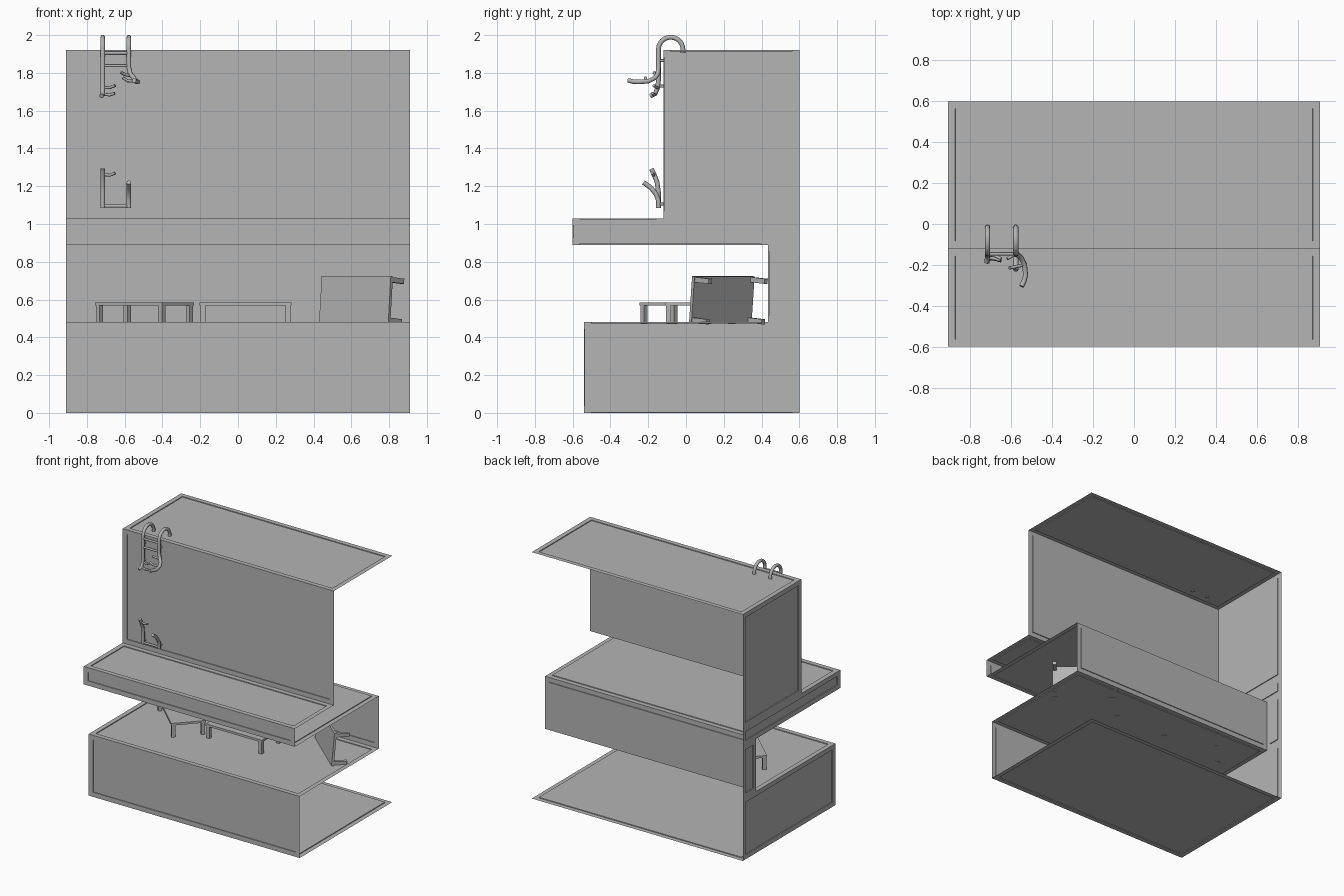
import bpy, bmesh
from math import radians, pi, sin, cos
from mathutils import Matrix, Vector

if "Cube" in bpy.data.objects:
    bpy.data.objects.remove(bpy.data.objects["Cube"])

X = 0.91
GREY = bpy.data.materials.new("mid_grey")
GREY.diffuse_color = (0.46, 0.46, 0.46, 1)
GREY.use_nodes = True
GREY.node_tree.nodes["Principled BSDF"].inputs["Base Color"].default_value = GREY.diffuse_color


def add_object(name, data):
    data.materials.append(GREY)
    ob = bpy.data.objects.new(name, data)
    bpy.context.collection.objects.link(ob)
    return ob


def add_mesh(name, bm):
    me = bpy.data.meshes.new(name)
    bm.to_mesh(me)
    bm.free()
    return add_object(name, me)


def panel_sheet(name, quads):
    """Open sheet whose faces each carry a slightly sunken framed panel."""
    bm = bmesh.new()
    panels = [bm.faces.new([bm.verts.new(p) for p in q]) for q in quads]
    bm.normal_update()
    bmesh.ops.inset_individual(bm, faces=panels, thickness=0.036, use_even_offset=True)
    bm.normal_update()
    bmesh.ops.inset_individual(bm, faces=panels, thickness=0.0005, depth=-0.006)
    bmesh.ops.remove_doubles(bm, verts=bm.verts[:], dist=0.0001)
    return add_mesh(name, bm)


# building shell: stepped profile run along x, open at the back and right
profile = [(0.6, 0), (-0.54, 0), (-0.54, 0.48), (0.435, 0.48), (0.435, 0.89),
           (-0.6, 0.89), (-0.6, 1.03), (-0.12, 1.03), (-0.12, 1.92), (0.6, 1.92)]
strips = [[(-X, *a), (X, *a), (X, *b), (-X, *b)] for a, b in zip(profile, profile[1:])]
panel_sheet("building_floors_and_fronts", strips)

# left side wall, one panel per storey
storeys = [(-0.54, 0, 0.48), (0.435, 0.48, 0.89), (-0.6, 0.89, 1.03), (-0.12, 1.03, 1.92)]
panel_sheet("left_side_wall", [[(-X, 0.6, z0), (-X, y, z0), (-X, y, z1), (-X, 0.6, z1)]
                               for y, z0, z1 in storeys])

# tables
L, W, H, TOP, LEG, OVER = 0.485, 0.25, 0.105, 0.017, 0.027, 0.004


def box(bm, center, size):
    m = Matrix.Translation(center) @ Matrix.Diagonal((*size, 1))
    bmesh.ops.create_cube(bm, size=1, matrix=m)


def table(name, matrix):
    bm = bmesh.new()
    box(bm, (0, 0, H - TOP / 2), (L, W, TOP))
    low = -0.009
    for sx in (-1, 1):
        for sy in (-1, 1):
            box(bm, (sx * (L / 2 - OVER - LEG / 2), sy * (W / 2 - OVER - LEG / 2),
                     (H - TOP + low) / 2), (LEG, LEG, H - TOP - low))
    add_mesh(name, bm).matrix_world = matrix


table("table_turned", Matrix.Translation((-0.495, 0.01, 0.48)) @ Matrix.Rotation(radians(-43), 4, 'Z'))
table("table_straight", Matrix.Translation((0.04, 0.015, 0.48)))
tip = Matrix.Rotation(radians(-41), 4, 'Z') @ Matrix.Rotation(radians(85), 4, 'X')
edge = Vector((0.612, 0.175, 0.475))
table("table_tipped", Matrix.Translation(edge - tip @ Vector((0, -W / 2, H))) @ tip)


# broken ladder
def tube(name, pts, radius):
    cu = bpy.data.curves.new(name, 'CURVE')
    cu.dimensions = '3D'
    cu.bevel_depth = radius
    cu.bevel_resolution = 2
    cu.use_fill_caps = True
    sp = cu.splines.new('POLY')
    sp.points.add(len(pts) - 1)
    for p, co in zip(sp.points, pts):
        p.co = (*co, 1)
    sp.use_smooth = True
    add_object(name, cu)


XL, XR, YR = -0.716, -0.578, -0.146
RAIL, RUNG = 0.0125, 0.008


def hook(x):
    """Rail end rising out of the roof and curling over its edge."""
    arc = [(x, -0.081 + 0.065 * cos(pi * i / 12), 1.924 + 0.065 * sin(pi * i / 12))
           for i in range(13)]
    return [(x, -0.016, 1.905)] + arc


# upper rails
tube("upper_rail_left", hook(XL) + [(XL, YR, 1.76), (XL, -0.151, 1.72), (XL, -0.163, 1.69),
                                    (-0.722, -0.188, 1.678)], RAIL)
tube("upper_rail_right", hook(XR) + [(XR, YR, 1.83), (-0.57, -0.149, 1.795), (-0.552, -0.165, 1.773),
                                     (-0.535, -0.2, 1.756), (-0.53, -0.25, 1.752),
                                     (-0.538, -0.28, 1.754), (-0.55, -0.305, 1.76)], RAIL)
# lower rails
tube("lower_rail_left", [(XL, YR, 1.085), (XL, YR, 1.17), (XL, -0.153, 1.22),
                         (XL, -0.166, 1.255), (XL, -0.184, 1.292)], RAIL)
tube("lower_rail_right", [(XR, YR, 1.085), (XR, YR, 1.125), (XR, -0.16, 1.16),
                          (XR, -0.187, 1.193), (XR, -0.225, 1.22)], RAIL)
# whole rungs
for i, z in enumerate((1.905, 1.838, 1.095)):
    tube(f"rung_{i}", [(XL, YR, z), (XR, YR, z)], RUNG)
# snapped rungs
snapped = [[(-0.566, -0.15, 1.785), (-0.595, -0.155, 1.79), (-0.62, -0.17, 1.802)],
           [(-0.537, -0.2, 1.755), (-0.585, -0.21, 1.758), (-0.61, -0.215, 1.775)],
           [(XL, -0.15, 1.722), (-0.68, -0.155, 1.722), (-0.65, -0.17, 1.733)],
           [(XL, -0.165, 1.688), (-0.68, -0.17, 1.683), (-0.652, -0.178, 1.692)],
           [(XL, -0.17, 1.262), (-0.68, -0.172, 1.258), (-0.65, -0.18, 1.27)]]
for i, pts in enumerate(snapped):
    tube(f"snapped_rung_{i}", pts, RUNG)
# wall brackets
for i, (x, z) in enumerate([(XL, 1.865), (XR, 1.865), (XL, 1.73), (XL, 1.105), (XR, 1.105)]):
    tube(f"wall_bracket_{i}", [(x, YR, z), (x, -0.118, z)], RUNG)
